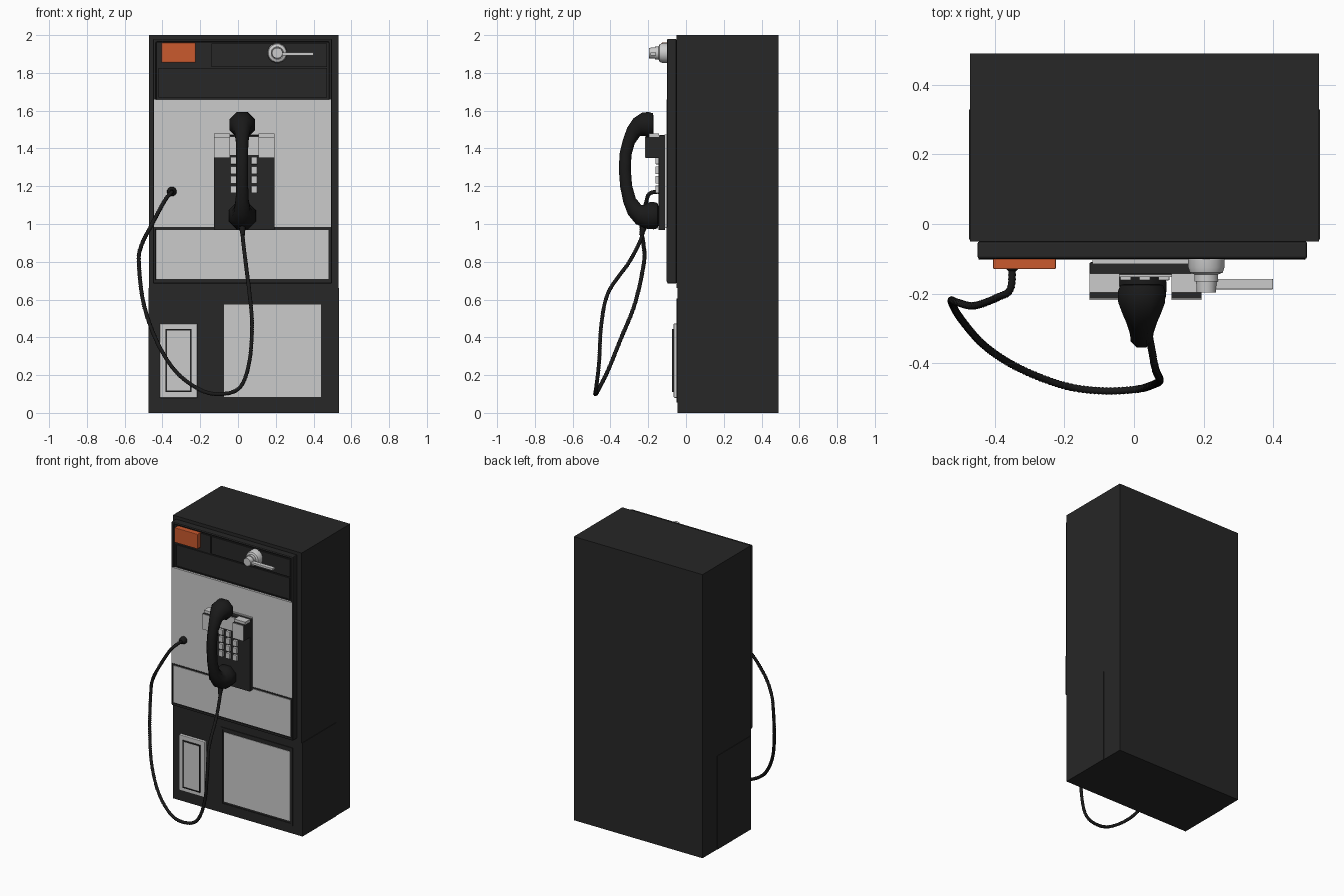
import bpy, bmesh, math
from mathutils import Vector, Quaternion

if "Cube" in bpy.data.objects:
    bpy.data.objects.remove(bpy.data.objects["Cube"])


def material(name, rgb):
    m = bpy.data.materials.new(name)
    m.diffuse_color = (*rgb, 1)
    m.use_nodes = True
    m.node_tree.nodes["Principled BSDF"].inputs["Base Color"].default_value = m.diffuse_color
    return m


DARK = material("dark_metal", (0.02, 0.02, 0.02))
RUBBER = material("black_rubber", (0.01, 0.01, 0.01))
ORANGE = material("orange_plastic", (0.59, 0.1, 0.027))


def finish(bm, name, mat=None, angle=None):
    bmesh.ops.recalc_face_normals(bm, faces=bm.faces[:])
    me = bpy.data.meshes.new(name)
    bm.to_mesh(me)
    bm.free()
    ob = bpy.data.objects.new(name, me)
    bpy.context.collection.objects.link(ob)
    if mat:
        me.materials.append(mat)
    if angle:
        bpy.ops.object.select_all(action='DESELECT')
        bpy.context.view_layer.objects.active = ob
        ob.select_set(True)
        bpy.ops.object.shade_smooth_by_angle(angle=math.radians(angle))
    return ob


def box(name, x, y, z, mat=None, inset=0, depth=0, bevel=0):
    """Box from ranges; its front face can be inset and pushed in (depth > 0) or out."""
    bm = bmesh.new()
    bmesh.ops.create_cube(bm, size=1)
    for v in bm.verts:
        v.co = [r[0] if c < 0 else r[1] for c, r in zip(v.co, (x, y, z))]
    if inset:
        bm.normal_update()
        front = next(f for f in bm.faces if f.normal.y < -0.9)
        bmesh.ops.inset_region(bm, faces=[front], thickness=inset)
        if depth:
            ext = bmesh.ops.extrude_discrete_faces(bm, faces=[front])['faces'][0]
            bmesh.ops.translate(bm, verts=ext.verts[:], vec=(0, depth, 0))
    ob = finish(bm, name, mat)
    if bevel:
        m = ob.modifiers.new("edge", 'BEVEL')
        m.width, m.segments, m.limit_method = bevel, 2, 'ANGLE'
    return ob


def loft(name, points, radii, sides, mat, angle):
    """Capped tube through the points with one radius for each."""
    bm = bmesh.new()
    pts = [Vector(p) for p in points]
    n, prev, rings = Vector((1, 0, 0)), None, []
    for i, p in enumerate(pts):
        t = (pts[min(i + 1, len(pts) - 1)] - pts[max(i - 1, 0)]).normalized()
        if prev:
            n = prev.rotation_difference(t) @ n
        n = (n - t * n.dot(t)).normalized()
        prev = t
        rings.append([bm.verts.new(p + radii[i] * (Quaternion(t, (k + 0.5) * math.tau / sides) @ n))
                      for k in range(sides)])
    for a, b in zip(rings, rings[1:]):
        for k in range(sides):
            bm.faces.new((a[k], a[k - 1], b[k - 1], b[k]))
    bm.faces.new(rings[0])
    bm.faces.new(rings[-1])
    return finish(bm, name, mat, angle)


def smooth_path(ctrl, steps):
    """Catmull-Rom samples, spaced by segment length."""
    c = [Vector(p) for p in ctrl]
    c = [2 * c[0] - c[1]] + c + [2 * c[-1] - c[-2]]
    out = []
    for p0, p1, p2, p3 in zip(c, c[1:], c[2:], c[3:]):
        m = max(2, round((p2 - p1).length * steps))
        for j in range(m):
            t = j / m
            out.append(0.5 * (2 * p1 + (p2 - p0) * t + (2 * p0 - 5 * p1 + 4 * p2 - p3) * t ** 2
                              + (3 * p1 - p0 - 3 * p2 + p3) * t ** 3))
    return out + [c[-2]]


# Cabinet: housing, lower vault, upper door
box("housing", (-0.472, 0.532), (-0.05, 0.49), (0.66, 2), DARK)
box("lower_housing", (-0.472, 0.532), (0.33, 0.49), (0, 0.66), DARK)
box("lower_vault", (-0.475, 0.535), (-0.045, 0.33), (0, 0.66), DARK, 0.012)
box("upper_door", (-0.45, 0.498), (-0.1, -0.05), (0.685, 1.98), DARK, 0.022, 0.012, 0.006)

# Top band: recessed panels and divider
box("band_panel_lower", (-0.42, 0.47), (-0.097, -0.085), (1.67, 1.825), DARK, 0.006, 0.004)
box("band_panel_left", (-0.425, -0.15), (-0.094, -0.085), (1.832, 1.955), DARK)
box("band_panel_right", (-0.14, 0.472), (-0.096, -0.085), (1.832, 1.955), DARK)
box("card_badge", (-0.405, -0.225), (-0.13, -0.09), (1.855, 1.96), ORANGE, bevel=0.004)

# Coin release lever
loft("lever_hub", [(0.208, y, 1.905) for y in (-0.09, -0.125, -0.14, -0.145, -0.165, -0.165, -0.197)],
     [0.053, 0.053, 0.048, 0.035, 0.035, 0.03, 0.028], 16, None, 35)
box("lever_arm", (0.205, 0.4), (-0.188, -0.158), (1.892, 1.908), bevel=0.003)

# Brushed front plates
box("front_plate", (-0.445, 0.492), (-0.103, -0.085), (0.985, 1.66))
box("instruction_frame", (-0.447, 0.494), (-0.102, -0.085), (0.695, 0.983), DARK, 0.012, 0.006)
box("instruction_plate", (-0.433, 0.48), (-0.1, -0.09), (0.709, 0.969))

# Phone base, cradle blocks and keys
box("phone_backing", (-0.12, 0.187), (-0.115, -0.1), (0.98, 1.475))
box("phone_base", (-0.128, 0.194), (-0.145, -0.11), (0.967, 1.47), DARK, bevel=0.004)
box("cradle_back", (-0.045, 0.11), (-0.152, -0.14), (1.365, 1.46))
for side, x in (("left", (-0.128, -0.042)), ("right", (0.108, 0.194))):
    box("cradle_block_" + side, x, (-0.214, -0.14), (1.35, 1.46), DARK)
    box("cradle_face_" + side, x, (-0.218, -0.214), (1.352, 1.46))
    box("cradle_top_" + side, x, (-0.197, -0.142), (1.46, 1.478))
for row in range(4):
    for col in range(3):
        x, z = -0.04 + col * 0.055, 1.163 + row * 0.051
        box(f"key_{row}_{col}", (x, x + 0.032), (-0.162, -0.14), (z, z + 0.04), bevel=0.003)

# Handset: ear cup, curved grip and mouth cup in one sweep (y, z, radius)
sections = [(-0.172, 1.525, 0.05), (-0.176, 1.525, 0.064), (-0.195, 1.525, 0.071), (-0.22, 1.523, 0.07),
            (-0.25, 1.513, 0.056), (-0.278, 1.487, 0.042), (-0.303, 1.435, 0.034), (-0.32, 1.37, 0.033),
            (-0.324, 1.29, 0.033), (-0.317, 1.2, 0.033), (-0.299, 1.125, 0.036), (-0.272, 1.075, 0.045),
            (-0.242, 1.05, 0.058), (-0.205, 1.045, 0.073), (-0.17, 1.044, 0.075), (-0.152, 1.044, 0.07),
            (-0.146, 1.044, 0.055)]
loft("handset", [(0.022, y, z) for y, z, r in sections], [r * 1.04 for y, z, r in sections], 8, RUBBER, 46)

# Armoured cord, ribbed by alternating radii
cord = smooth_path([(0.022, -0.225, 1.0), (0.025, -0.235, 0.93), (0.04, -0.30, 0.8), (0.06, -0.41, 0.64),
                    (0.074, -0.448, 0.47), (0.06, -0.46, 0.27), (0.01, -0.475, 0.135), (-0.09, -0.48, 0.1),
                    (-0.2, -0.465, 0.122), (-0.33, -0.415, 0.22), (-0.43, -0.35, 0.38), (-0.5, -0.27, 0.58),
                    (-0.525, -0.222, 0.8), (-0.51, -0.225, 0.89), (-0.46, -0.235, 0.99), (-0.39, -0.21, 1.12),
                    (-0.355, -0.185, 1.165), (-0.35, -0.1, 1.17)], 170)
loft("cord", cord, [0.0115 if i % 2 else 0.0095 for i in range(len(cord))], 8, RUBBER, 60)
loft("cord_sleeve", [(0.022, -0.21, 1.02), (0.023, -0.225, 0.98), (0.025, -0.237, 0.94)],
     [0.028, 0.018, 0.012], 8, RUBBER, 50)
loft("cord_socket", [(-0.35, y, 1.172) for y in (-0.09, -0.115, -0.128, -0.135)],
     [0.026, 0.025, 0.02, 0.012], 12, RUBBER, 40)

# Vault door
box("vault_door_frame", (-0.1, 0.462), (-0.05, -0.04), (0.055, 0.605), DARK, 0.022, 0.004)
box("vault_door_plate", (-0.075, 0.44), (-0.049, -0.04), (0.085, 0.575))

# Coin return
box("coin_return_plate", (-0.415, -0.215), (-0.065, -0.04), (0.08, 0.473), bevel=0.004)
box("coin_return_rim", (-0.383, -0.247), (-0.074, -0.06), (0.11, 0.443), DARK, 0.008, 0.004)
box("coin_return_flap", (-0.375, -0.255), (-0.0715, -0.065), (0.118, 0.435))
